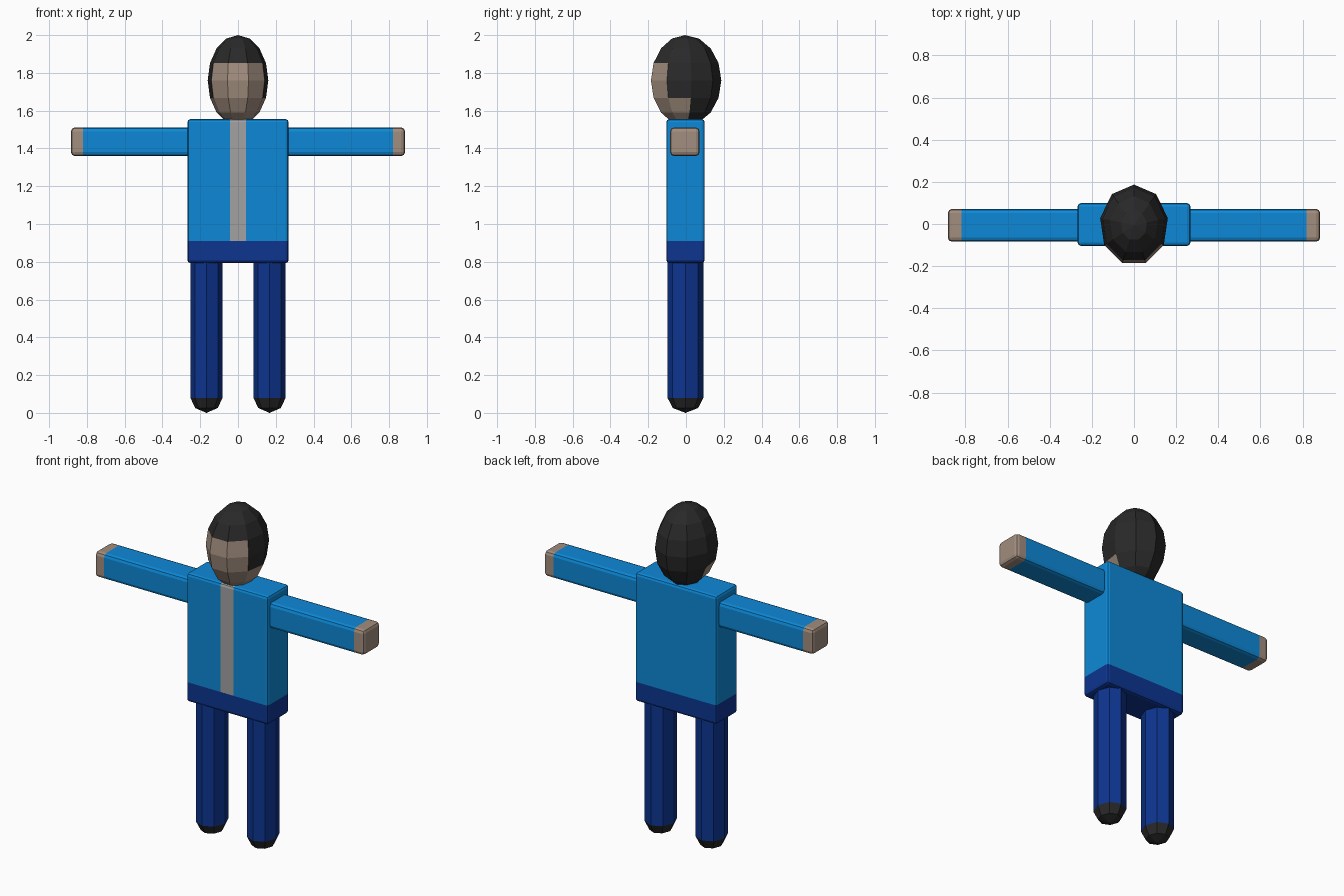
import bpy, bmesh
from math import sin, cos, pi, radians
from mathutils import Vector

if "Cube" in bpy.data.objects:
    bpy.data.objects.remove(bpy.data.objects["Cube"])


def material(name, rgb):
    m = bpy.data.materials.new(name)
    m.diffuse_color = (*rgb, 1)
    m.use_nodes = True
    m.node_tree.nodes["Principled BSDF"].inputs["Base Color"].default_value = m.diffuse_color
    return m


BLUE = material("jacket_blue", (0.004, 0.25, 0.68))
NAVY = material("trouser_navy", (0.004, 0.035, 0.28))
SKIN = material("skin", (0.36, 0.27, 0.21))
DARK = material("hair_black", (0.022, 0.022, 0.022))
GREY = material("stripe_grey", (0.36, 0.36, 0.36))


def finish(name, bm, mats, pick):
    """Colour each face with pick(centre, normal) and make the object."""
    bmesh.ops.recalc_face_normals(bm, faces=bm.faces[:])
    for f in bm.faces:
        f.material_index = pick(f.calc_center_median(), f.normal)
    me = bpy.data.meshes.new(name)
    bm.to_mesh(me)
    bm.free()
    for m in mats:
        me.materials.append(m)
    ob = bpy.data.objects.new(name, me)
    bpy.context.collection.objects.link(ob)
    return ob


def lathe(profile, sides, rx, ry, centre):
    """Spin (radius, z) points around z, first corner at +y."""
    bm = bmesh.new()
    rings = []
    for r, z in profile:
        n = sides if r > 1e-5 else 1
        rings.append([bm.verts.new((centre[0] + rx * r * cos(pi / 2 + 2 * pi * i / sides),
                                    centre[1] + ry * r * sin(pi / 2 + 2 * pi * i / sides),
                                    z)) for i in range(n)])
    for a, b in zip(rings, rings[1:]):
        for i in range(sides):
            j = (i + 1) % sides
            corners = [a[i % len(a)], a[j % len(a)], b[j % len(b)], b[i % len(b)]]
            bm.faces.new(list(dict.fromkeys(corners)))
    for ring in (rings[0], rings[-1]):
        if len(ring) > 1:
            bm.faces.new(ring)
    return bm


def rounded_box(lo, hi, bevel, cuts):
    """Bevelled box, then sliced along (point, normal) planes."""
    bm = bmesh.new()
    bmesh.ops.create_cube(bm, size=1)
    lo, hi = Vector(lo), Vector(hi)
    bmesh.ops.scale(bm, vec=hi - lo, verts=bm.verts[:])
    bmesh.ops.translate(bm, vec=(lo + hi) / 2, verts=bm.verts[:])
    bmesh.ops.bevel(bm, geom=bm.edges[:], offset=bevel, segments=2,
                    profile=0.5, affect='EDGES')
    for co, no in cuts:
        geom = bm.verts[:] + bm.edges[:] + bm.faces[:]
        bmesh.ops.bisect_plane(bm, geom=geom, plane_co=co, plane_no=no)
    return bm


# Head: nine-sided egg, face on the front, jaw reaching further back
HEAD_Z, HEAD_R = 1.76, 0.24


def head_colour(c, n):
    if c.z > 1.85:
        return 0
    front_limit = -0.06 if c.z > 1.668 else 0.0
    return 1 if c.y < front_limit else 0


profile = [(sin(pi * k / 8), HEAD_Z - HEAD_R * cos(pi * k / 8)) for k in range(9)]
profile[0], profile[-1] = (0, HEAD_Z - HEAD_R), (0, HEAD_Z + HEAD_R)
finish("head", lathe(profile, 9, 0.163, 0.192, (0, -0.005)), [DARK, SKIN], head_colour)


# Torso: jacket with front stripe, trouser band below
def torso_colour(c, n):
    if c.z < 0.91:
        return 1
    return 2 if abs(c.x) < 0.042 and n.y < -0.3 else 0


finish("torso",
       rounded_box((-0.268, -0.104, 0.793), (0.268, 0.099, 1.555), 0.016,
                   [((0, 0, 0.91), (0, 0, 1)),
                    ((0.042, 0, 0), (1, 0, 0)),
                    ((-0.042, 0, 0), (1, 0, 0))]),
       [BLUE, NAVY, GREY], torso_colour)

for s, side in ((-1, "right"), (1, "left")):
    # Arms: sleeve with hand at the end
    x0, x1 = sorted((s * 0.25, s * 0.884))
    finish(side + "_arm",
           rounded_box((x0, -0.084, 1.36), (x1, 0.072, 1.511), 0.02,
                       [((s * 0.82, 0, 0), (1, 0, 0))]),
           [BLUE, SKIN], lambda c, n: 1 if abs(c.x) > 0.82 else 0)

    # Legs: eight-sided with a rounded dark foot
    leg = [(0, 0.003), (0.707, 0.026), (1, 0.08), (1, 0.83)]
    leg[0] = (0, 0.0)
    finish(side + "_leg", lathe(leg, 8, 0.085, 0.095, (s * 0.167, -0.003)),
           [NAVY, DARK], lambda c, n: 1 if c.z < 0.08 else 0)
